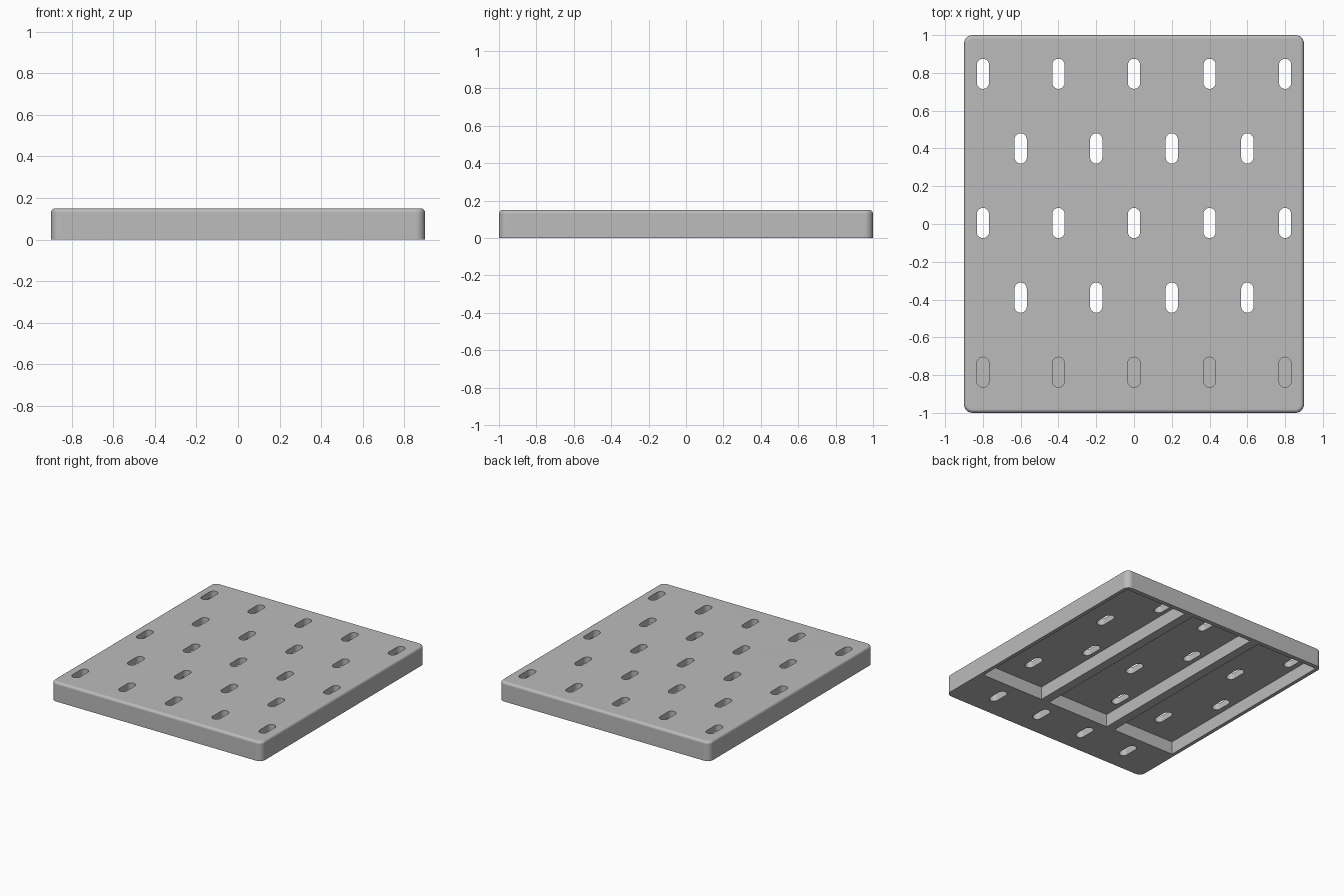
import bpy, bmesh, math
from mathutils import Matrix

if "Cube" in bpy.data.objects:
    bpy.data.objects.remove(bpy.data.objects["Cube"], do_unlink=True)

HEIGHT, CEILING = 0.15, 0.10
SLOT_W, SLOT_L, BLIND = 0.065, 0.16, 0.06
ROWS = [0.795 - 0.395 * i for i in range(5)]
WIDE = [-0.8, -0.4, 0, 0.4, 0.8]
NARROW = [-0.6, -0.2, 0.2, 0.6]


def add_box(bm, x0, x1, y0, y1, z0, z1):
    m = Matrix.Translation(((x0 + x1) / 2, (y0 + y1) / 2, (z0 + z1) / 2))
    m = m @ Matrix.Diagonal((x1 - x0, y1 - y0, z1 - z0, 1))
    return bmesh.ops.create_cube(bm, size=1, matrix=m)["verts"]


def add_slot(bm, x, y, z0, z1, steps=10):
    # Upright stadium-shaped prism, long in y
    r, half = SLOT_W / 2, (SLOT_L - SLOT_W) / 2
    ring = []
    for end in (1, -1):
        for i in range(steps + 1):
            a = math.pi * i / steps
            ring.append(bm.verts.new((x + end * r * math.cos(a),
                                      y + end * (half + r * math.sin(a)), z0)))
    face = bm.faces.new(ring)
    top = bmesh.ops.extrude_face_region(bm, geom=[face])["geom"]
    bmesh.ops.translate(bm, vec=(0, 0, z1 - z0),
                        verts=[v for v in top if isinstance(v, bmesh.types.BMVert)])


def make_object(name, bm):
    bmesh.ops.recalc_face_normals(bm, faces=bm.faces)
    mesh = bpy.data.meshes.new(name)
    bm.to_mesh(mesh)
    bm.free()
    obj = bpy.data.objects.new(name, mesh)
    bpy.context.collection.objects.link(obj)
    return obj


# Plate with rounded corners and a rounded top rim
bm = bmesh.new()
add_box(bm, -0.9, 0.9, -1, 1, 0, HEIGHT)
upright = [e for e in bm.edges if abs(e.verts[0].co.z - e.verts[1].co.z) > 0.1]
bmesh.ops.bevel(bm, geom=upright, offset=0.045, segments=6, profile=0.5, affect='EDGES')
rim = [e for e in bm.edges if all(v.co.z > HEIGHT - 0.001 for v in e.verts)]
bmesh.ops.bevel(bm, geom=rim, offset=0.02, segments=4, profile=0.5, affect='EDGES')
plate = make_object("perforated_plate", bm)

grey = bpy.data.materials.new("light_grey")
grey.use_nodes = True
grey.diffuse_color = (0.5, 0.5, 0.5, 1)
grey.node_tree.nodes["Principled BSDF"].inputs["Base Color"].default_value = (0.5, 0.5, 0.5, 1)
plate.data.materials.append(grey)

# Three pockets in the underside, leaving two ribs and a solid front strip
pockets = bmesh.new()
for x in (-0.605, 0, 0.605):
    add_box(pockets, x - 0.267, x + 0.267, -0.62, 0.965, -0.1, CEILING)

# Staggered rows of slots; the front row is blind on both sides
slots = bmesh.new()
for i, y in enumerate(ROWS[:4]):
    for x in (NARROW if i % 2 else WIDE):
        add_slot(slots, x, y, 0.05, 0.3)
for x in WIDE:
    add_slot(slots, x, ROWS[4], HEIGHT - BLIND, 0.3)
for x in NARROW:
    add_slot(slots, x, ROWS[4], -0.1, BLIND)

# Cut the plate
bpy.ops.object.select_all(action='DESELECT')
plate.select_set(True)
bpy.context.view_layer.objects.active = plate
for name, bm in (("pocket_cutter", pockets), ("slot_cutter", slots)):
    cutter = make_object(name, bm)
    cutter.hide_render = True
    cut = plate.modifiers.new(name, 'BOOLEAN')
    cut.operation = 'DIFFERENCE'
    cut.solver = 'EXACT'
    cut.object = cutter
    bpy.ops.object.modifier_apply(modifier=name)
    bpy.data.objects.remove(cutter, do_unlink=True)

# Smooth the rounded edges, keep the flats flat
bpy.ops.object.shade_smooth_by_angle(angle=math.radians(30))
weighted = plate.modifiers.new("flat_faces", 'WEIGHTED_NORMAL')
weighted.keep_sharp = True
